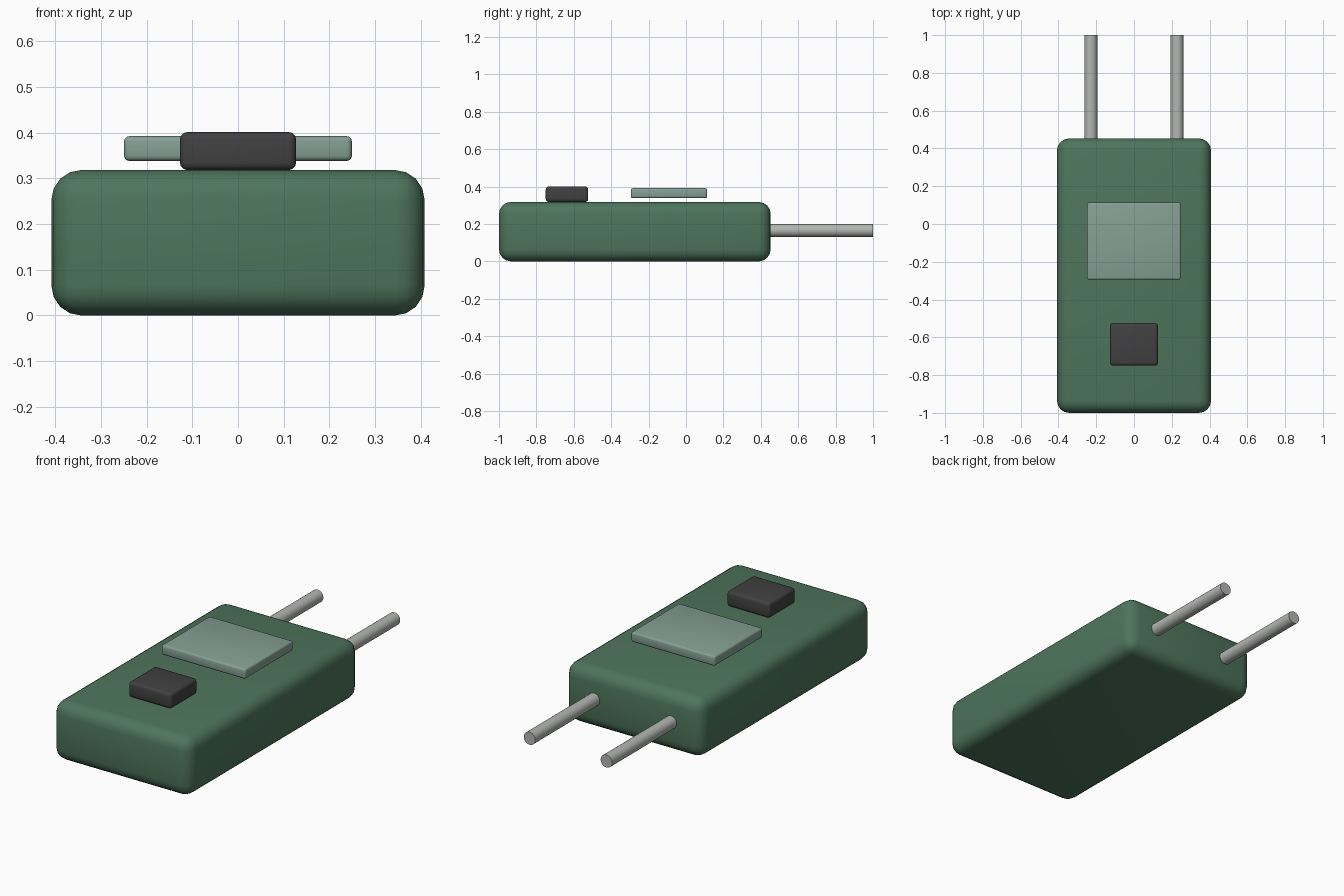
import bpy
import math

if "Cube" in bpy.data.objects:
    bpy.data.objects.remove(bpy.data.objects["Cube"], do_unlink=True)


def material(name, rgb):
    mat = bpy.data.materials.new(name)
    mat.use_nodes = True
    mat.diffuse_color = (*rgb, 1)
    mat.node_tree.nodes["Principled BSDF"].inputs["Base Color"].default_value = (*rgb, 1)
    return mat


def finish(obj, name, mat):
    obj.name = name
    obj.data.materials.append(mat)
    bpy.ops.object.shade_smooth_by_angle(angle=math.radians(40))
    return obj


def rounded_box(name, low, high, radius, segments, mat):
    center = [(a + b) / 2 for a, b in zip(low, high)]
    bpy.ops.mesh.primitive_cube_add(size=1, location=center)
    obj = bpy.context.object
    obj.scale = [b - a for a, b in zip(low, high)]
    bpy.ops.object.transform_apply(location=False, rotation=False, scale=True)
    bevel = obj.modifiers.new("rounded_edges", "BEVEL")
    bevel.width = radius
    bevel.segments = segments
    bpy.ops.object.modifier_apply(modifier=bevel.name)
    return finish(obj, name, mat)


green = material("dark green", (0.076, 0.178, 0.107))
glass = material("pale grey green", (0.235, 0.35, 0.30))
black = material("charcoal", (0.052, 0.052, 0.054))
metal = material("light grey metal", (0.45, 0.47, 0.45))

# Case, floating display plate and push button
rounded_box("case", (-0.408, -1, 0), (0.408, 0.453, 0.318), 0.065, 4, green)
rounded_box("display", (-0.249, -0.295, 0.338), (0.249, 0.113, 0.392), 0.011, 3, glass)
rounded_box("button", (-0.127, -0.75, 0.318), (0.127, -0.523, 0.401), 0.016, 3, black)

# Two metal prongs at the back
for side, x in (("left", 0.228), ("right", -0.228)):
    start, end = 0.40, 1.0
    bpy.ops.mesh.primitive_cylinder_add(
        vertices=24, radius=0.034, depth=end - start,
        location=(x, (start + end) / 2, 0.165), rotation=(math.pi / 2, 0, 0))
    finish(bpy.context.object, side + "_prong", metal)
